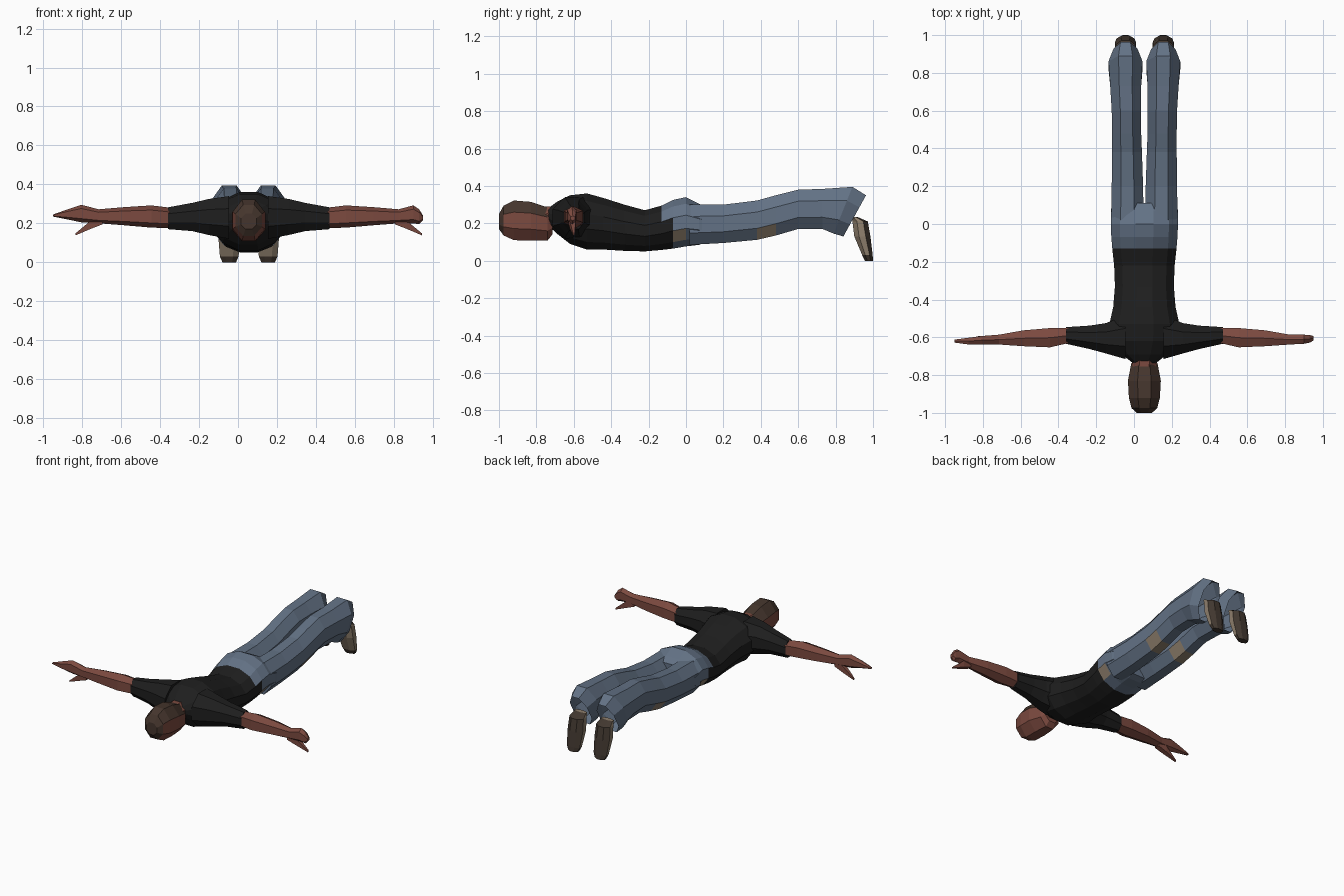
import bpy, bmesh, math

MID = 0.055  # x of the body's centre line


def mat(name, rgb):
    m = bpy.data.materials.new(name)
    m.diffuse_color = (*rgb, 1)
    return m


SKIN, HAIR, SHIRT, JEANS, TAN, SOLE = range(6)
MATS = [mat("skin", (0.20, 0.068, 0.05)), mat("dark hair", (0.06, 0.036, 0.026)),
        mat("black shirt", (0.013, 0.013, 0.013)), mat("blue denim", (0.125, 0.168, 0.235)),
        mat("worn tan", (0.27, 0.21, 0.15)), mat("brown sole", (0.055, 0.04, 0.03))]


def loft(name, axis, sections, n, rule, side=1, caps=(True, True)):
    """Skin rings along an axis. Section: pos, centre, half width, high, low, [shear]."""
    bm = bmesh.new()
    rings = []
    k = 1 / math.cos(math.pi / n)
    for pos, c, half, hi, lo, *sh in sections:
        ring = []
        for i in range(n):
            a = 2 * math.pi * (i + 0.5) / n
            u = c + half * k * math.cos(a)
            v = (hi + lo) / 2 + (hi - lo) / 2 * min(1, max(-1, k * math.sin(a)))
            p = pos + (sh[0] * (v - (hi + lo) / 2) if sh else 0)
            co = {"x": (p, u, v), "y": (u, p, v), "z": (u, v, p)}[axis]
            ring.append(bm.verts.new((MID + side * co[0], co[1], co[2])))
        rings.append(ring)
    for a, b in zip(rings, rings[1:]):
        for i in range(n):
            j = (i + 1) % n
            bm.faces.new((a[i], a[j], b[j], b[i]))
    if caps[0]:
        bm.faces.new(rings[0])
    if caps[1]:
        bm.faces.new(rings[-1])
    bmesh.ops.recalc_face_normals(bm, faces=bm.faces)
    bm.normal_update()
    for f in bm.faces:
        f.material_index = rule(f.calc_center_median(), f.normal)
    me = bpy.data.meshes.new(name)
    bm.to_mesh(me)
    bm.free()
    for m in MATS:
        me.materials.append(m)
    ob = bpy.data.objects.new(name, me)
    bpy.context.collection.objects.link(ob)


# Torso and hips, lying face down
def torso_rule(c, n):
    if c.y < -0.12:
        return SHIRT
    if c.y < -0.07:
        return JEANS if n.z > 0.3 else SHIRT
    if c.y < 0 and abs(n.x) > 0.7 and n.z < -0.2:
        return TAN
    return JEANS


loft("torso", "y", [
    (-0.745, 0, 0.05, 0.275, 0.2), (-0.69, 0, 0.12, 0.315, 0.145),
    (-0.62, 0, 0.17, 0.35, 0.09), (-0.53, 0, 0.185, 0.36, 0.06),
    (-0.44, 0, 0.165, 0.335, 0.06), (-0.33, 0, 0.156, 0.3, 0.053),
    (-0.22, 0, 0.16, 0.27, 0.05), (-0.13, 0, 0.17, 0.295, 0.058),
    (-0.07, 0, 0.175, 0.325, 0.065), (0, 0, 0.178, 0.34, 0.077),
    (0.07, 0, 0.178, 0.305, 0.085), (0.11, 0, 0.17, 0.28, 0.1)], 12, torso_rule)


# Head and neck
def head_rule(c, n):
    return HAIR if c.y < -0.77 and (n.z > 0.35 or n.y < -0.6) else SKIN


loft("head", "y", [
    (-1.0, 0, 0.04, 0.25, 0.17), (-0.975, 0, 0.068, 0.295, 0.135),
    (-0.92, 0, 0.082, 0.322, 0.11), (-0.83, 0, 0.087, 0.315, 0.108),
    (-0.74, 0, 0.07, 0.285, 0.108), (-0.715, 0, 0.055, 0.26, 0.14)], 8, head_rule)
loft("neck", "y", [(-0.78, 0, 0.06, 0.29, 0.15), (-0.69, 0, 0.065, 0.29, 0.17)],
     8, lambda c, n: SKIN)

# Fingers differ: the left hand is straight, the right one is curled
HANDS = {-1: [(0.86, -0.615, 0.022, 0.295, 0.205), (0.93, -0.62, 0.018, 0.272, 0.22),
              (1.005, -0.62, 0.008, 0.245, 0.235)],
         1: [(0.845, -0.61, 0.024, 0.292, 0.2), (0.875, -0.608, 0.02, 0.272, 0.195),
             (0.895, -0.605, 0.012, 0.24, 0.215)]}


# Legs: worn patches on the knees
def leg_rule(c, n):
    return TAN if 0.38 < c.y < 0.48 and n.z < -0.3 else JEANS


# Shoes: dark soles face backwards, tan on the sides
def shoe_rule(c, n):
    return SOLE if n.y > 0.3 or c.z < 0.05 else TAN


for s, tag in ((-1, "left"), (1, "right")):
    loft(tag + "_sleeve", "x", [
        (0.1, -0.6, 0.115, 0.34, 0.12), (0.205, -0.605, 0.08, 0.325, 0.14),
        (0.29, -0.6, 0.062, 0.305, 0.16), (0.415, -0.59, 0.044, 0.282, 0.17)],
        8, lambda c, n: SHIRT, s)
    loft(tag + "_forearm", "x", [
        (0.4, -0.59, 0.04, 0.28, 0.175), (0.5, -0.602, 0.051, 0.292, 0.178),
        (0.64, -0.605, 0.042, 0.283, 0.19), (0.77, -0.612, 0.026, 0.272, 0.2)] + HANDS[s],
        6, lambda c, n: SKIN, s)
    loft(tag + "_thumb", "x", [
        (0.75, -0.61, 0.018, 0.24, 0.195), (0.81, -0.605, 0.016, 0.215, 0.172),
        (0.89, -0.6, 0.005, 0.148, 0.138)], 4, lambda c, n: SKIN, s)
    loft(tag + "_leg", "y", [
        (0.02, 0.09, 0.086, 0.3, 0.085), (0.2, 0.09, 0.083, 0.3, 0.095),
        (0.38, 0.092, 0.079, 0.322, 0.112), (0.48, 0.094, 0.077, 0.35, 0.135),
        (0.6, 0.095, 0.078, 0.38, 0.17), (0.73, 0.099, 0.082, 0.384, 0.17),
        (0.84, 0.1, 0.09, 0.395, 0.145, 0.4), (0.902, 0.1, 0.064, 0.35, 0.13, 0.55)],
        8, leg_rule, s, (True, False))
    loft(tag + "_shoe", "z", [
        (0, 0.1, 0.035, 1.0, 0.957), (0.03, 0.1, 0.048, 0.998, 0.942),
        (0.13, 0.1, 0.056, 0.986, 0.9), (0.21, 0.1, 0.052, 0.972, 0.89),
        (0.235, 0.1, 0.042, 0.915, 0.885)], 8, shoe_rule, s)
